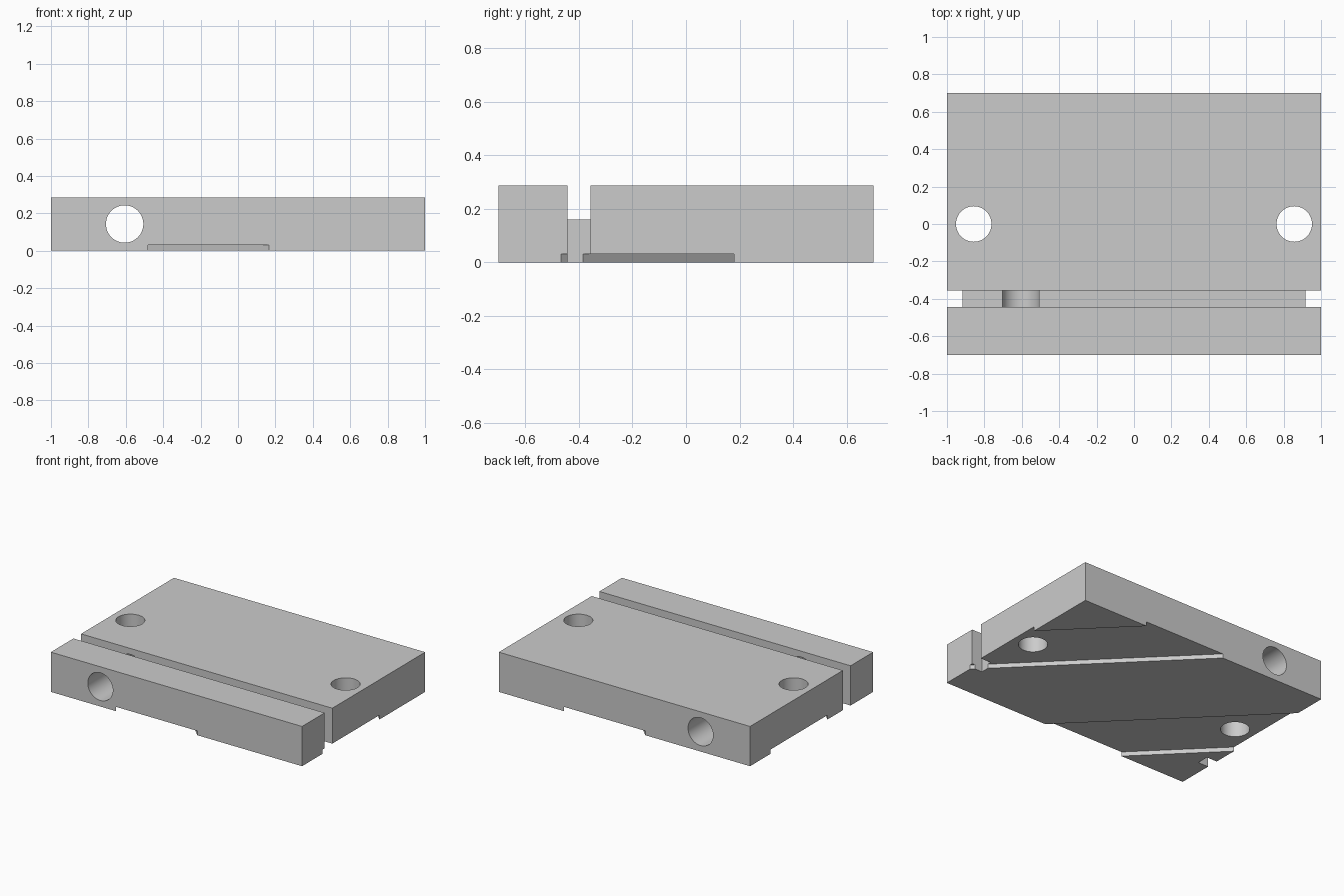
import bpy, bmesh, math
from mathutils import Matrix, Vector

if "Cube" in bpy.data.objects:
    bpy.data.objects.remove(bpy.data.objects["Cube"])

grey = bpy.data.materials.new("plain grey")
grey.diffuse_color = (0.6, 0.6, 0.6, 1)
grey.use_nodes = True
grey.node_tree.nodes["Principled BSDF"].inputs["Base Color"].default_value = grey.diffuse_color

H = 0.286        # block height
W, D = 1.0, 0.7  # half width and half depth


def prism(name, outline, extrude):
    """Closed solid: flat outline swept along a vector."""
    bm = bmesh.new()
    face = bm.faces.new([bm.verts.new(p) for p in outline])
    ext = bmesh.ops.extrude_face_region(bm, geom=[face], use_keep_orig=True)
    verts = [v for v in ext["geom"] if isinstance(v, bmesh.types.BMVert)]
    bmesh.ops.translate(bm, verts=verts, vec=Vector(extrude))
    bmesh.ops.recalc_face_normals(bm, faces=bm.faces)
    me = bpy.data.meshes.new(name)
    bm.to_mesh(me)
    bm.free()
    me.materials.append(grey)
    ob = bpy.data.objects.new(name, me)
    bpy.context.collection.objects.link(ob)
    return ob


def circle(cx, cy, r, n=48):
    return [(cx + r * math.cos(2 * math.pi * i / n),
             cy + r * math.sin(2 * math.pi * i / n)) for i in range(n)]


# Main block
block = prism("mounting_block", [(-W, -D, 0), (W, -D, 0), (W, D, 0), (-W, D, 0)], (0, 0, H))
cutters = []

# Cross slot: shallow in the middle, open to the bottom at both ends
half = [(0.918, 0.16), (0.918, -0.1), (1.1, -0.1), (1.1, 0.4)]
profile = half + [(-x, z) for x, z in reversed(half)]
cutters.append(prism("slot_cutter", [(x, -0.443, z) for x, z in profile], (0, 0.087, 0)))

# Two diagonal channels in the underside, bounded by lines of constant x + y
for s in (-1, 1):
    a, b = 0.534 * s, 1.18 * s
    cutters.append(prism("channel_cutter",
                         [(a + 2, -2, -0.1), (b + 2, -2, -0.1), (b - 2, 2, -0.1), (a - 2, 2, -0.1)],
                         (0, 0, 0.131)))

# Vertical bolt holes
for s in (-1, 1):
    cutters.append(prism("bolt_hole_cutter",
                         [(x, y, -0.2) for x, y in circle(0.857 * s, 0, 0.095)], (0, 0, 0.8)))

# Long bore from front to back
cutters.append(prism("bore_cutter",
                     [(x, -1, z) for x, z in circle(-0.606, 0.143, 0.1)], (0, 2, 0)))

# Cut everything, then discard the cutters
bpy.context.view_layer.objects.active = block
for c in cutters:
    mod = block.modifiers.new("cut", "BOOLEAN")
    mod.operation, mod.solver, mod.object = "DIFFERENCE", "EXACT", c
    bpy.ops.object.modifier_apply(modifier=mod.name)
    bpy.data.objects.remove(c)

# Smooth bores with crisp edges
bpy.ops.object.select_all(action="DESELECT")
block.select_set(True)
bpy.ops.object.shade_smooth_by_angle(angle=math.radians(30))
